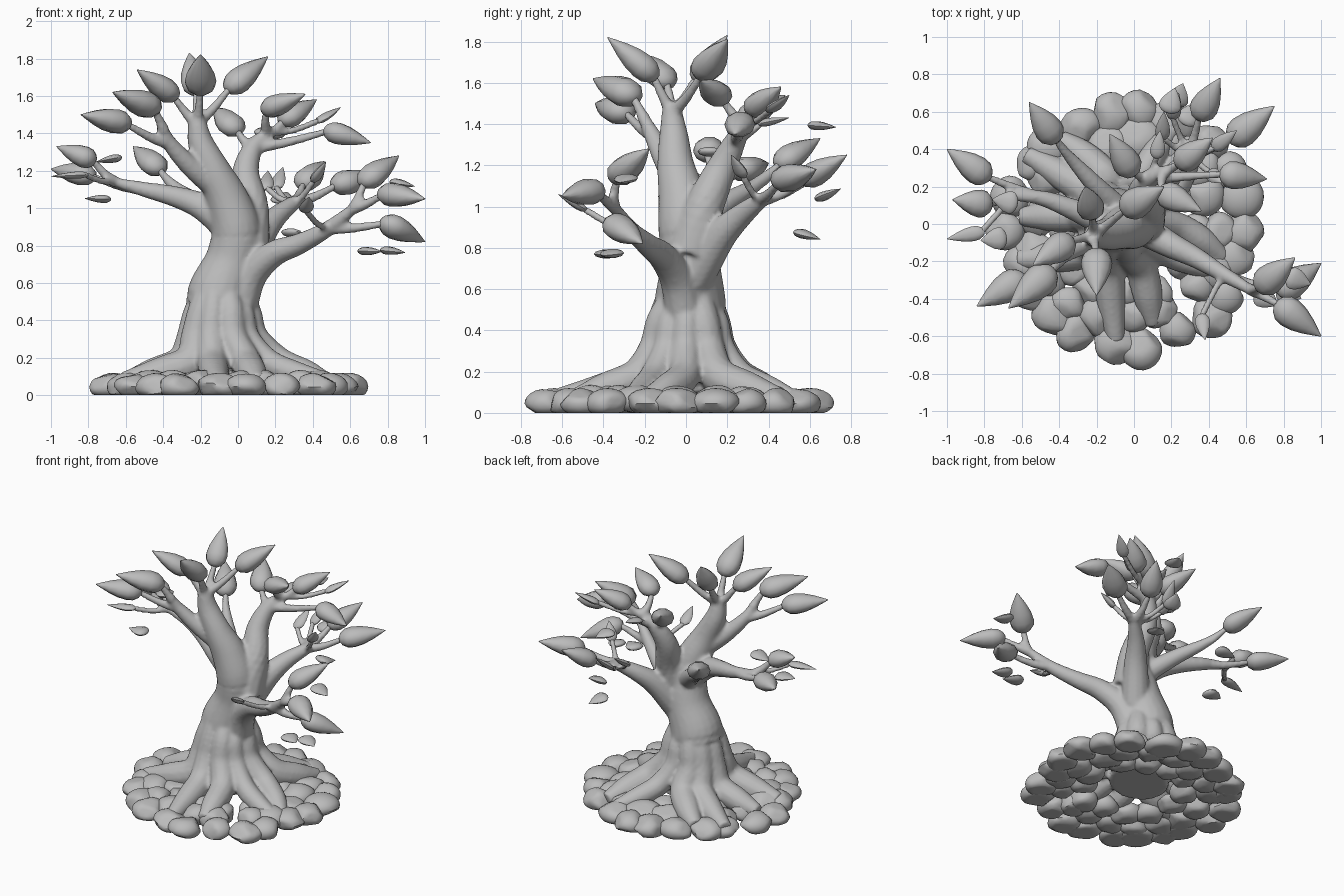
import bpy, bmesh, math, random
from mathutils import Vector, Matrix

random.seed(4)
if "Cube" in bpy.data.objects:
    bpy.data.objects.remove(bpy.data.objects["Cube"])

grey = bpy.data.materials.new("clay_grey")
grey.use_nodes = True
grey.diffuse_color = (0.5, 0.5, 0.5, 1)
grey.node_tree.nodes["Principled BSDF"].inputs["Base Color"].default_value = grey.diffuse_color


def finish(bm, name, sharp_angle):
    bmesh.ops.recalc_face_normals(bm, faces=bm.faces)
    mesh = bpy.data.meshes.new(name)
    bm.to_mesh(mesh)
    bm.free()
    mesh.materials.append(grey)
    obj = bpy.data.objects.new(name, mesh)
    bpy.context.collection.objects.link(obj)
    bpy.ops.object.select_all(action="DESELECT")
    obj.select_set(True)
    bpy.context.view_layer.objects.active = obj
    bpy.ops.object.shade_smooth_by_angle(angle=math.radians(sharp_angle))
    return obj


def add_ring(bm, centre, side, up, sides):
    angles = [math.tau * k / sides for k in range(sides)]
    return [bm.verts.new(centre + side * math.cos(q) + up * math.sin(q)) for q in angles]


def skin_rings(bm, rings):
    for lower, upper in zip(rings, rings[1:]):
        for i in range(len(lower)):
            j = (i + 1) % len(lower)
            bm.faces.new((lower[i], lower[j], upper[j], upper[i]))
    bm.faces.new(rings[0][::-1])
    bm.faces.new(rings[-1])


def tube(bm, points, sides=12, steps=5):
    """Closed tube along a smooth path of (x, y, z, radius) points."""
    pts = [Vector(p) for p in points]
    pts = [2 * pts[0] - pts[1]] + pts + [2 * pts[-1] - pts[-2]]
    path = []
    for a, b, c, d in zip(pts, pts[1:], pts[2:], pts[3:]):
        for s in range(steps):
            t = s / steps
            path.append(0.5 * (2 * b + (c - a) * t + (2 * a - 5 * b + 4 * c - d) * t ** 2
                               + (3 * b - a - 3 * c + d) * t ** 3))
    path.append(pts[-2])
    rings = []
    for i, p in enumerate(path):
        along = (path[min(i + 1, len(path) - 1)] - path[max(i - 1, 0)]).to_3d()
        turn = along.to_track_quat("Z", "Y")
        rings.append(add_ring(bm, p.to_3d(), turn @ Vector((p.w, 0, 0)),
                              turn @ Vector((0, p.w, 0)), sides))
    skin_rings(bm, rings)


def tapered(bm, points, start, end):
    last = len(points) - 1
    tube(bm, [(*p, start + (end - start) * i / last) for i, p in enumerate(points)])


def leaf(name, base, tip, width, thick):
    """Pointed bud, fullest near its stalk and slightly flattened."""
    along = (tip - base).normalized()
    side = along.cross(Vector((0, 0, 1))).normalized()
    up = side.cross(along)
    bm = bmesh.new()
    rings = []
    for t, s in ((0, .25), (.05, .6), (.16, .92), (.3, 1), (.5, .88), (.7, .6), (.88, .27), (1, .03)):
        rings.append(add_ring(bm, base.lerp(tip, t), side * s * width / 2, up * s * thick / 2, 10))
    skin_rings(bm, rings)
    finish(bm, name, 45)


def limb(name, path, start, end, leaves):
    """Tapered limb; each leaf gets a twig from the nearest lower point of the limb."""
    tapered(wood, path, start, end)
    points = [Vector(p) for p in path]
    for number, (base, tip) in enumerate(leaves, 1):
        base, tip = Vector(base), Vector(tip)
        length = (tip - base).length
        big = length > .22
        fork = min((p for p in points if p.z < base.z - .035), key=lambda p: (p - base).length)
        middle = fork.lerp(base, .5) - Vector((0, 0, .015))
        tapered(wood, [fork, middle, base.lerp(tip, .1)], .034 if big else .02, .018)
        width = min(max(length * .54, .15), .18) if big else .08
        leaf(f"{name}_leaf_{number}", base, tip, width, width * (.8 if big else .5))


# Trunk with its leading limb
wood = bmesh.new()
tube(wood, [(-.04, 0, .08, .2), (-.06, 0, .25, .19), (-.09, .02, .4, .175),
            (-.1, .02, .53, .175), (-.03, .02, .72, .145), (-.01, 0, .88, .135),
            (-.06, -.02, 1.05, .115), (-.13, -.05, 1.2, .09),
            (-.2, -.06, 1.35, .07), (-.22, -.07, 1.48, .045)], sides=20)

# Roots: run down the trunk as ridges, then snake out over the stones
ROOTS = 10
for k in range(ROOTS):
    angle = math.tau * k / ROOTS + random.uniform(-.15, .15)
    bend = random.uniform(-.35, .35)
    girth = random.uniform(.85, 1.2)
    ridge = []
    for r, z, radius, turn in ((.08, random.uniform(.5, .66), .05, -.2), (.135, .45, .07, -.1),
                               (.17, .31, .075, 0), (.26, .18, .08, 0), (.42, .115, .075, .6),
                               (random.uniform(.55, .66), .07, .045, 1)):
        q = angle + turn * bend
        lean = -.08 if z > .25 else -.04
        ridge.append((r * math.cos(q) + lean, r * math.sin(q) + .01, z, radius * girth))
    tube(wood, ridge)

# Limbs with their leaves, as (base, tip) pairs
limb("crown", [(-.13, -.05, 1.2), (-.2, -.06, 1.35), (-.22, -.07, 1.45)], .08, .05, [
    ((-.33, -.08, 1.59), (-.54, -.22, 1.74)),
    ((-.2, -.14, 1.62), (-.2, -.38, 1.82)),
    ((-.22, .04, 1.61), (-.26, .2, 1.83)),
    ((-.06, .07, 1.63), (.16, .2, 1.81))])
limb("front_right", [(-.1, -.03, 1.1), (-.25, -.1, 1.22), (-.36, -.16, 1.34), (-.4, -.2, 1.42)], .07, .028, [
    ((-.58, -.28, 1.45), (-.84, -.44, 1.5)),
    ((-.43, -.24, 1.53), (-.67, -.45, 1.62))])
limb("right", [(0, 0, .85), (-.18, .02, 1), (-.33, .08, 1.06), (-.5, .14, 1.1), (-.66, .15, 1.14)], .09, .025, [
    ((-.77, .24, 1.17), (-1, .4, 1.21)),
    ((-.76, .1, 1.25), (-.97, .13, 1.33)),
    ((-.8, -.04, 1.18), (-1, -.08, 1.17))])
limb("back_right", [(-.05, .05, .9), (-.2, .2, 1.02), (-.32, .33, 1.1), (-.4, .42, 1.18)], .07, .018, [
    ((-.41, .44, 1.2), (-.56, .65, 1.33))])
limb("front_left", [(0, 0, .45), (.07, -.04, .64), (.19, -.11, .755), (.33, -.18, .81), (.48, -.27, .89),
                    (.62, -.35, 1)], .1, .028, [
    ((.66, -.35, 1.13), (.86, -.18, 1.28)),
    ((.76, -.42, 1.08), (1, -.6, 1.05)),
    ((.77, -.37, .93), (1, -.21, .82)),
    ((.36, -.48, .98), (.38, -.62, 1.06))])
limb("back", [(.05, .02, .78), (.07, .09, 1), (.04, .17, 1.18), (.08, .24, 1.32), (.16, .28, 1.4)], .12, .03, [
    ((0, .26, 1.41), (-.13, .48, 1.54)),
    ((.13, .18, 1.52), (.36, .07, 1.61)),
    ((.23, .31, 1.46), (.42, .46, 1.58)),
    ((.46, .27, 1.42), (.71, .24, 1.35)),
    ((.42, .4, 1.46), (.55, .5, 1.54)),
    ((.12, .35, 1.4), (.14, .5, 1.43))])
limb("back_left", [(.02, .04, .66), (.12, .16, .85), (.2, .26, .95), (.3, .36, 1.03)], .1, .04, [
    ((.34, .56, 1.12), (.46, .78, 1.25)),
    ((.51, .44, 1.12), (.75, .63, 1.18)),
    ((.4, .28, 1.14), (.47, .22, 1.25)),
    ((.2, .56, 1.1), (.24, .7, 1.22)),
    ((.15, .45, 1.1), (.16, .6, 1.2))])

# Fuse the wood into one flowing surface
tree = finish(wood, "trunk_roots_and_branches", 180)
fuse = tree.modifiers.new("fuse", "REMESH")
fuse.mode = "VOXEL"
fuse.voxel_size = .013
fuse.use_smooth_shade = True
soften = tree.modifiers.new("soften", "SMOOTH")
soften.factor = .5
soften.iterations = 4

# Small loose leaves drifting around the crown, pointing outward
for number, spot in enumerate(((-.69, .12, 1.26), (-.75, -.08, 1.05), (.71, -.4, .77), (.83, -.37, .77),
                               (.24, .69, 1.06), (.3, .59, .86), (.2, .66, 1.39), (.88, -.3, 1.13)), 1):
    centre = Vector(spot)
    half = Vector((centre.x, centre.y, random.uniform(-.3, .3))).normalized() * .07
    leaf(f"loose_leaf_{number}", centre - half, centre + half, .12, .045)


def stone(name, distance, angle, size, height):
    bm = bmesh.new()
    bmesh.ops.create_icosphere(bm, subdivisions=3, radius=1)
    # Chip flat facets into the ball
    for _ in range(7):
        n = Vector([random.uniform(-1, 1) for _ in range(3)]).normalized()
        for v in bm.verts:
            v.co -= n * max(v.co.dot(n) - .8, 0) * .9
    shape = (Matrix.Translation((distance * math.cos(angle) - .04, distance * math.sin(angle) - .03, height))
             @ Matrix.Rotation(angle, 4, "Z")
             @ Matrix.Diagonal((size, size * random.uniform(.95, 1.15), .075, 1)))
    bmesh.ops.transform(bm, matrix=shape, verts=bm.verts)
    for v in bm.verts:
        v.co.z = max(v.co.z, 0)
    finish(bm, name, 40)


# Stones in three rings under the roots
for ring, radius, count, size, height in (("outer", .62, 22, .11, .045), ("middle", .48, 17, .11, .06),
                                          ("inner", .35, 12, .1, .06)):
    for k in range(count):
        stone(f"{ring}_stone_{k + 1}", radius + random.uniform(-.035, .035),
              math.tau * (k + random.uniform(-.2, .2)) / count, size * random.uniform(.9, 1.12), height)
